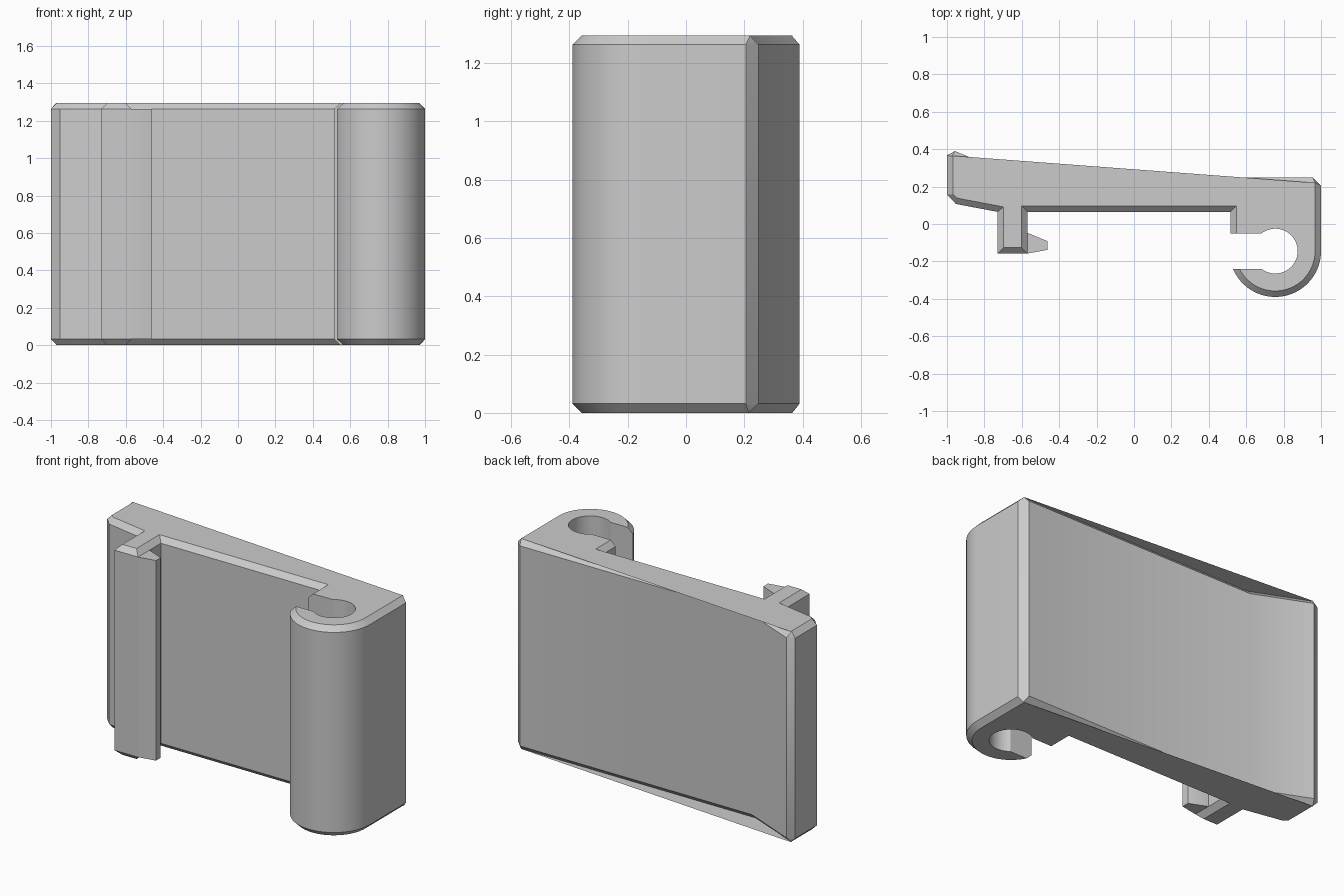
import bpy, bmesh, math
from mathutils import Vector

if "Cube" in bpy.data.objects:
    bpy.data.objects.remove(bpy.data.objects["Cube"])

H = 1.295      # height of the extrusion
C = 0.032      # end chamfer

mat = bpy.data.materials.new("grey plastic")
mat.diffuse_color = (0.6, 0.6, 0.6, 1)
mat.use_nodes = True
mat.node_tree.nodes["Principled BSDF"].inputs["Base Color"].default_value = mat.diffuse_color


def arc(cx, cy, r, a0, a1, n, inset):
    """Points along an arc, each with the inset of the edge that follows it."""
    pts = []
    for i in range(n + 1):
        a = math.radians(a0 + (a1 - a0) * i / n)
        pts.append((cx + r * math.cos(a), cy + r * math.sin(a), inset))
    return pts


def inset_ring(profile):
    """Move every edge of a counter-clockwise profile inward by its own inset."""
    n = len(profile)
    lines = []
    for i in range(n):
        p, q = Vector(profile[i][:2]), Vector(profile[(i + 1) % n][:2])
        d = (q - p).normalized()
        nrm = Vector((-d.y, d.x))
        lines.append((nrm, nrm.dot(p) + profile[i][2]))
    ring = []
    for i in range(n):
        (a, da), (b, db) = lines[i - 1], lines[i]
        det = a.x * b.y - a.y * b.x
        if abs(det) < 1e-4:
            ring.append(Vector(profile[i][:2]) + b * profile[i][2])
        else:
            ring.append(Vector(((da * b.y - db * a.y) / det,
                                (a.x * db - b.x * da) / det)))
    return ring


def extrude_rings(name, rings):
    """Skin a stack of (points, z) rings and close both ends."""
    bm = bmesh.new()
    loops = [[bm.verts.new((p[0], p[1], z)) for p in pts] for pts, z in rings]
    n = len(loops[0])
    for lo, hi in zip(loops, loops[1:]):
        for i in range(n):
            j = (i + 1) % n
            bm.faces.new((lo[i], lo[j], hi[j], hi[i]))
    bm.faces.new(loops[0][::-1])
    bm.faces.new(loops[-1])
    bmesh.ops.remove_doubles(bm, verts=bm.verts, dist=0.003)
    bmesh.ops.recalc_face_normals(bm, faces=bm.faces)
    me = bpy.data.meshes.new(name)
    bm.to_mesh(me)
    bm.free()
    me.materials.append(mat)
    ob = bpy.data.objects.new(name, me)
    bpy.context.collection.objects.link(ob)
    bpy.ops.object.select_all(action='DESELECT')
    ob.select_set(True)
    bpy.context.view_layer.objects.active = ob
    bpy.ops.object.shade_smooth_by_angle(angle=math.radians(30))
    return ob


# Clip body: flared lip, stem, long plate and round hook
profile = [
    (-0.957, 0.39, 0.017), (-1.0, 0.367, C),              # lip tip
    (-1.0, 0.157, 0.025), (-0.952, 0.107, C),             # lip front corner
    (-0.73, 0.065, C), (-0.73, -0.158, C),                # stem
    (-0.57, -0.158, C), (-0.57, 0.065, C),
    (0.515, 0.065, C), (0.515, -0.052, 0),                # plate front, hook jaw
]
profile += arc(0.755, -0.145, 0.12, 128, -128, 36, 0)     # round socket
profile += arc(0.755, -0.145, 0.245, -157, 0, 32, C)      # outer hook
profile += [(1.0, 0.205, 0.012), (0.957, 0.248, C),       # back corner
            (-0.62, 0.248, C)]
ring = inset_ring(profile)
extrude_rings("clip_body", [(ring, 0), (profile, C), (profile, H - C), (ring, H)])

# Catch along the stem
barb = [(-0.61, -0.155), (-0.57, -0.158), (-0.462, -0.138),
        (-0.462, -0.092), (-0.57, -0.047), (-0.61, -0.047)]
extrude_rings("catch_barb", [(barb, C), (barb, H - C)])
